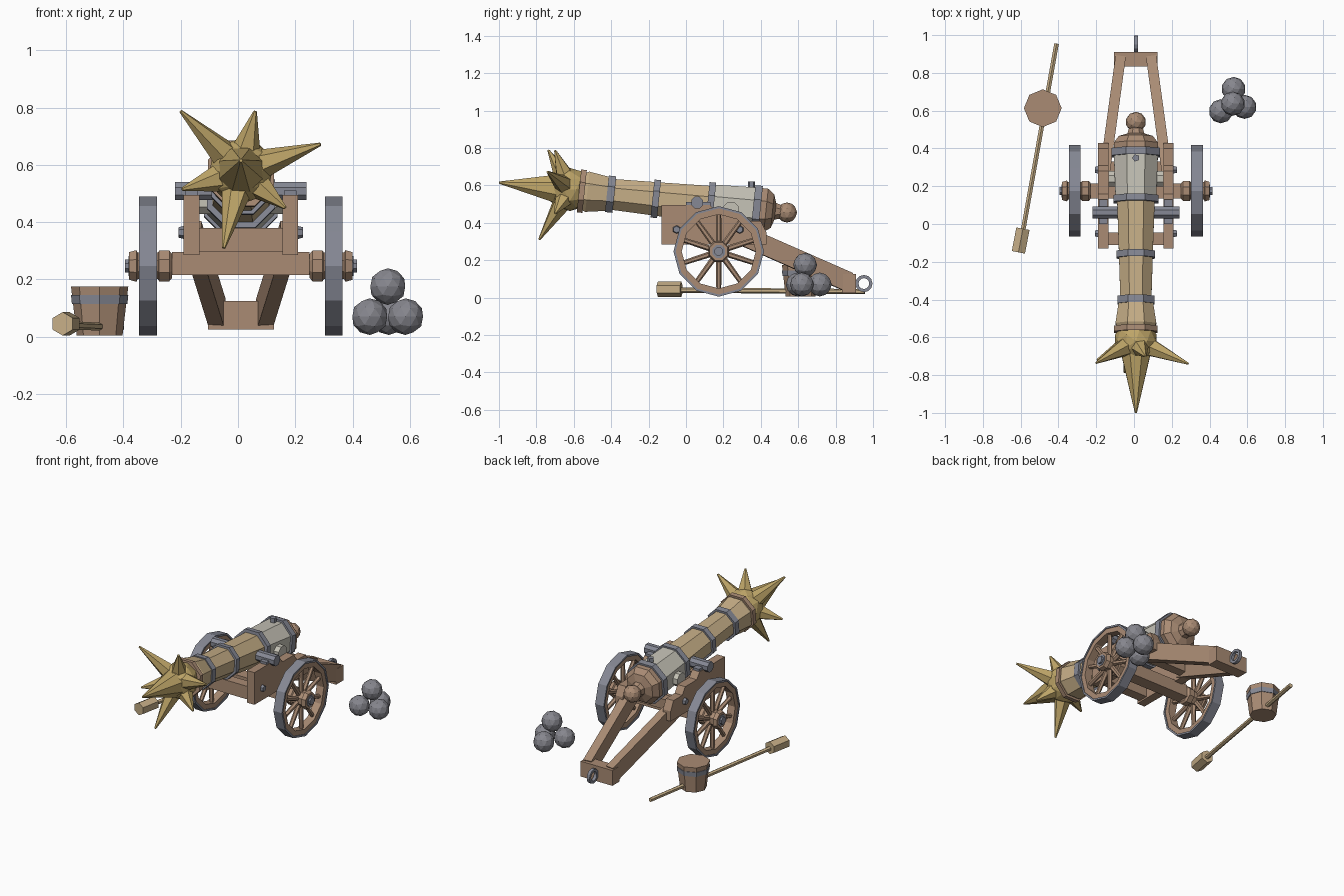
import bpy, bmesh, math
from mathutils import Vector, Matrix

if "Cube" in bpy.data.objects:
    bpy.data.objects.remove(bpy.data.objects["Cube"], do_unlink=True)

CX = 0.01  # centre line of the gun


def material(name, rgb):
    m = bpy.data.materials.new(name)
    m.use_nodes = True
    m.diffuse_color = (*rgb, 1)
    m.node_tree.nodes["Principled BSDF"].inputs["Base Color"].default_value = (*rgb, 1)
    return m


WOOD = material("brown wood", (0.40, 0.26, 0.175))
TAN = material("pale wood", (0.56, 0.42, 0.24))
GOLD = material("dull gold", (0.52, 0.38, 0.14))
IRON = material("blue grey iron", (0.24, 0.25, 0.30))
STEEL = material("light steel", (0.56, 0.54, 0.47))
SHOT = material("shot grey", (0.24, 0.24, 0.27))


def finish(name, bm, mat):
    bmesh.ops.recalc_face_normals(bm, faces=bm.faces)
    me = bpy.data.meshes.new(name)
    bm.to_mesh(me)
    bm.free()
    me.materials.append(mat)
    ob = bpy.data.objects.new(name, me)
    bpy.context.collection.objects.link(ob)
    return ob


def lathe(name, profile, origin, axis, sides, mat, phase=0.5, closed=False):
    """Turn (radius, distance) points about an axis through origin."""
    axis = Vector(axis).normalized()
    ref = Vector((0, 0, 1)) if abs(axis.z) < 0.95 else Vector((0, 1, 0))
    u = axis.cross(ref).normalized()
    v = u.cross(axis)
    bm = bmesh.new()
    rings = []
    for r, d in profile:
        ring = []
        for i in range(sides):
            t = 2 * math.pi * (i + phase) / sides
            ring.append(bm.verts.new(Vector(origin) + axis * d + r * (math.cos(t) * u + math.sin(t) * v)))
        rings.append(ring)
    pairs = list(zip(rings, rings[1:]))
    if closed:
        pairs.append((rings[-1], rings[0]))
    else:
        bm.faces.new(rings[0])
        bm.faces.new(rings[-1])
    for a, b in pairs:
        for i in range(sides):
            j = (i + 1) % sides
            bm.faces.new((a[i], a[j], b[j], b[i]))
    return finish(name, bm, mat)


def rod(name, a, b, r1, r2, sides, mat, phase=0.5):
    d = Vector(b) - Vector(a)
    return lathe(name, [(r1, 0), (r2, d.length)], a, d, sides, mat, phase)


def beam(name, a, b, width, height, mat):
    """Box running from a to b."""
    a, b = Vector(a), Vector(b)
    d = b - a
    rot = d.to_track_quat('Y', 'Z').to_matrix().to_4x4()
    bm = bmesh.new()
    bmesh.ops.create_cube(bm, size=1, matrix=Matrix.Translation((a + b) / 2) @ rot
                          @ Matrix.Diagonal((width, d.length, height, 1)))
    return finish(name, bm, mat)


def box(name, lo, hi, mat):
    y = [(lo[0] + hi[0]) / 2, (lo[2] + hi[2]) / 2]
    return beam(name, (y[0], lo[1], y[1]), (y[0], hi[1], y[1]), hi[0] - lo[0], hi[2] - lo[2], mat)


def ball(name, centre, r, mat, level=2):
    bm = bmesh.new()
    bmesh.ops.create_icosphere(bm, subdivisions=level, radius=r, matrix=Matrix.Translation(centre))
    return finish(name, bm, mat)


# Barrel: eight-sided, tilted slightly upward to the front
AXIS = Vector((0, 1, -0.104))
ORIGIN = (CX, 0, 0.511)
FLAT = 1 / math.cos(math.pi / 8)


def tube(name, profile, mat):
    return lathe(name, [(r * FLAT, s) for r, s in profile], ORIGIN, AXIS, 8, mat)


tube("barrel_front", [(0.1, -0.55), (0.108, -0.53), (0.088, -0.40), (0.083, -0.38),
                      (0.09, -0.15), (0.1, 0.14)], TAN)
tube("breech_sleeve", [(0.108, 0.14), (0.117, 0.38)], STEEL)
tube("breech", [(0.116, 0.38), (0.116, 0.43), (0.09, 0.465), (0.045, 0.48), (0.03, 0.53)], WOOD)
for name, s0, s1, r in (("muzzle_band", -0.575, -0.545, 0.115), ("front_band", -0.425, -0.385, 0.098),
                        ("middle_band", -0.18, -0.145, 0.102), ("rear_band", 0.115, 0.15, 0.119),
                        ("breech_band", 0.36, 0.4, 0.128)):
    tube(name, [(r, s0), (r, s1)], WOOD if name == "muzzle_band" else IRON)
ball("breech_knob", (CX, 0.54, 0.455), 0.054, WOOD)
rod("vent_stud", (CX, 0.35, 0.58), (CX, 0.35, 0.62), 0.02, 0.02, 5, IRON, 0)

# Spiked ball in the muzzle
HEART = Vector((CX, -0.62, 0.578))
ball("spiked_ball", HEART, 0.115, GOLD)
for tip in ((-0.2, -0.735, 0.787), (0.06, -0.70, 0.787), (0.288, -0.74, 0.672),
            (0.165, -0.70, 0.45), (-0.05, -0.785, 0.31), (-0.195, -0.72, 0.515)):
    out = (Vector(tip) - HEART).normalized()
    rod("spike", HEART + out * 0.07, tip, 0.055, 0.006, 6, GOLD)
rod("main_spike", (CX, -0.67, 0.58), (CX, -1.0, 0.615), 0.088, 0.006, 8, GOLD)

# Trunnion bar and steel side lugs
rod("trunnion_bar", (CX - 0.23, 0.06, 0.508), (CX + 0.23, 0.06, 0.508), 0.034, 0.034, 8, IRON)
rod("side_lugs", (CX - 0.145, 0.24, 0.47), (CX + 0.145, 0.24, 0.47), 0.045, 0.045, 8, STEEL)

# Carriage cross members
box("axle_beam", (CX - 0.24, 0.135, 0.215), (CX + 0.24, 0.215, 0.295), WOOD)
box("front_transom", (CX - 0.15, -0.11, 0.295), (CX + 0.15, -0.045, 0.38), WOOD)
box("rear_transom", (CX - 0.15, 0.27, 0.295), (CX + 0.15, 0.33, 0.36), WOOD)
box("trail_block", (CX - 0.115, 0.835, 0.025), (CX + 0.115, 0.91, 0.125), WOOD)

CHEEK = ((-0.13, 0.285), (-0.13, 0.495), (0.13, 0.495), (0.16, 0.455), (0.28, 0.455),
         (0.31, 0.41), (0.40, 0.41), (0.43, 0.35), (0.43, 0.285))
HUB = ((0.045, 0.24), (0.058, 0.25), (0.058, 0.285), (0.05, 0.29), (0.05, 0.36), (0.06, 0.365), (0.052, 0.39))
WY, WZ = 0.175, 0.247

for side, label in ((1, "left"), (-1, "right")):
    # Cheek cut from a stepped profile
    bm = bmesh.new()
    face = bm.faces.new([bm.verts.new((CX + side * 0.145, y, z)) for y, z in CHEEK])
    moved = bmesh.ops.extrude_face_region(bm, geom=[face])["geom"]
    bmesh.ops.translate(bm, vec=(side * 0.055, 0, 0),
                        verts=[v for v in moved if isinstance(v, bmesh.types.BMVert)])
    finish(label + "_cheek", bm, WOOD)
    xs = sorted((CX + side * 0.15, CX + side * 0.195))
    box(label + "_cap_strap", (xs[0], 0.0, 0.49), (xs[1], 0.13, 0.51), IRON)
    for y in (-0.05, 0.287):
        rod(label + "_bolt", (CX + side * 0.195, y, 0.364), (CX + side * 0.217, y, 0.364), 0.024, 0.018, 6, IRON)
    # Trail beam
    beam(label + "_trail_beam", (CX + side * 0.168, 0.25, 0.355), (CX + side * 0.083, 0.87, 0.083),
         0.055, 0.105, WOOD)
    # Wheel: hub, spokes, wooden rim, iron tyre
    hub_at, out = (CX, WY, WZ), (side, 0, 0)
    lathe(label + "_hub", HUB, hub_at, out, 8, WOOD)
    lathe(label + "_axle_end", [(0.024, 0.38), (0.024, 0.405)], hub_at, out, 8, IRON)
    lathe(label + "_hub_plate", [(0.037, 0.385), (0.037, 0.393)], hub_at, out, 8, IRON)
    lathe(label + "_rim", [(0.198, 0.298), (0.236, 0.298), (0.236, 0.35), (0.198, 0.35)],
          hub_at, out, 12, WOOD, 0, True)
    lathe(label + "_tyre", [(0.23, 0.293), (0.242, 0.293), (0.242, 0.355), (0.23, 0.355)],
          hub_at, out, 12, IRON, 0, True)
    for i in range(10):
        t = 2 * math.pi * (i + 0.5) / 10
        d = Vector((0, math.cos(t), math.sin(t)))
        c = Vector((CX + side * 0.324, WY, WZ))
        rod(label + "_spoke", c + d * 0.035, c + d * 0.205, 0.016, 0.013, 6, WOOD)

# Towing ring
lathe("towing_ring", [(0.029, -0.01), (0.046, -0.01), (0.046, 0.01), (0.029, 0.01)],
      (CX, 0.951, 0.075), (1, 0, 0), 12, IRON, 0, True)

# Bucket
BUCKET = (-0.483, 0.613, 0)
lathe("bucket", [(0.08, 0.005), (0.1, 0.175)], BUCKET, (0, 0, 1), 8, WOOD, 0)
lathe("bucket_band", [(0.097, 0.115), (0.1, 0.145)], BUCKET, (0, 0, 1), 8, IRON, 0)

# Rammer lying on the ground
rod("rammer_pole", (-0.41, 0.955, 0.032), (-0.59, -0.05, 0.04), 0.014, 0.014, 6, TAN)
rod("rammer_head", (-0.588, -0.025, 0.045), (-0.612, -0.15, 0.045), 0.041, 0.041, 6, TAN)

# Stack of shot
for centre in ((0.46, 0.597, 0.07), (0.585, 0.62, 0.07), (0.527, 0.715, 0.07), (0.523, 0.637, 0.175)):
    ball("cannonball", centre, 0.064, SHOT)
